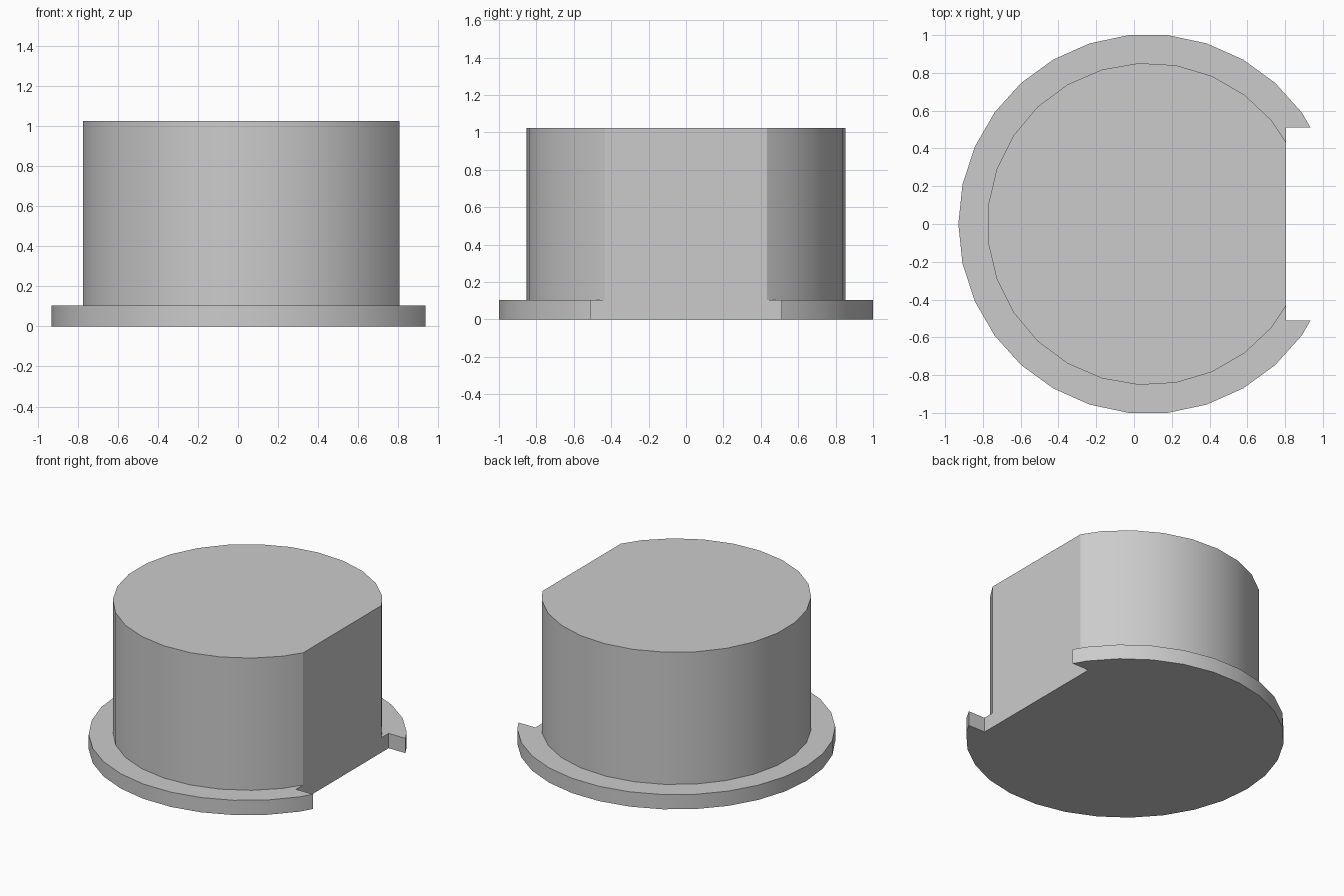
import bpy
import bmesh
from math import cos, sin, tau

if "Cube" in bpy.data.objects:
    bpy.data.objects.remove(bpy.data.objects["Cube"], do_unlink=True)

CENTRE_X = 0.075
FLAT_X = 0.805
NOTCH_Y = 0.51
FLANGE_TOP = 0.103
BODY_TOP = 1.025

grey = bpy.data.materials.new("light_grey")
grey.use_nodes = True
colour = (0.6, 0.6, 0.6, 1)
grey.diffuse_color = colour
grey.node_tree.nodes["Principled BSDF"].inputs["Base Color"].default_value = colour


def circle(radius, sides):
    return [(CENTRE_X + radius * cos(tau * i / sides), radius * sin(tau * i / sides))
            for i in range(sides)]


def cut(points, axis, limit):
    """Open outline past a cut: drop the +x points and end on the cut line."""
    def inside(p):
        return p[0] < limit if axis == 0 else p[0] < CENTRE_X or abs(p[1]) > limit

    kept = [i for i, p in enumerate(points) if inside(p)]
    a, b = points[kept[0]], points[kept[0] - 1]
    t = (limit - a[axis]) / (b[axis] - a[axis])
    x, y = (a[k] + t * (b[k] - a[k]) for k in range(2))
    return [(x, y)] + [points[i] for i in kept] + [(x, -y)]


def prism(name, outline, bottom, top, base=True):
    bm = bmesh.new()
    face = bm.faces.new([bm.verts.new((x, y, bottom)) for x, y in outline])
    extruded = bmesh.ops.extrude_face_region(bm, geom=[face], use_keep_orig=True)["geom"]
    verts = [v for v in extruded if isinstance(v, bmesh.types.BMVert)]
    bmesh.ops.translate(bm, verts=verts, vec=(0, 0, top - bottom))
    bmesh.ops.recalc_face_normals(bm, faces=bm.faces)
    if not base:
        bmesh.ops.delete(bm, geom=[face], context='FACES_ONLY')
    mesh = bpy.data.meshes.new(name)
    bm.to_mesh(mesh)
    bm.free()
    mesh.materials.append(grey)
    obj = bpy.data.objects.new(name, mesh)
    bpy.context.collection.objects.link(obj)
    bpy.ops.object.select_all(action='DESELECT')
    obj.select_set(True)
    bpy.context.view_layer.objects.active = obj
    bpy.ops.object.shade_smooth_by_angle()
    return obj


# Base flange with a rectangular notch on the +x side
rim = cut(circle(1.005, 30), 1, NOTCH_Y)
prism("base_flange", rim + [(FLAT_X, -NOTCH_Y), (FLAT_X, NOTCH_Y)], 0, FLANGE_TOP)

# Round body with one flat side, standing on the flange
prism("body", cut(circle(0.853, 27), 0, FLAT_X), FLANGE_TOP, BODY_TOP, base=False)
